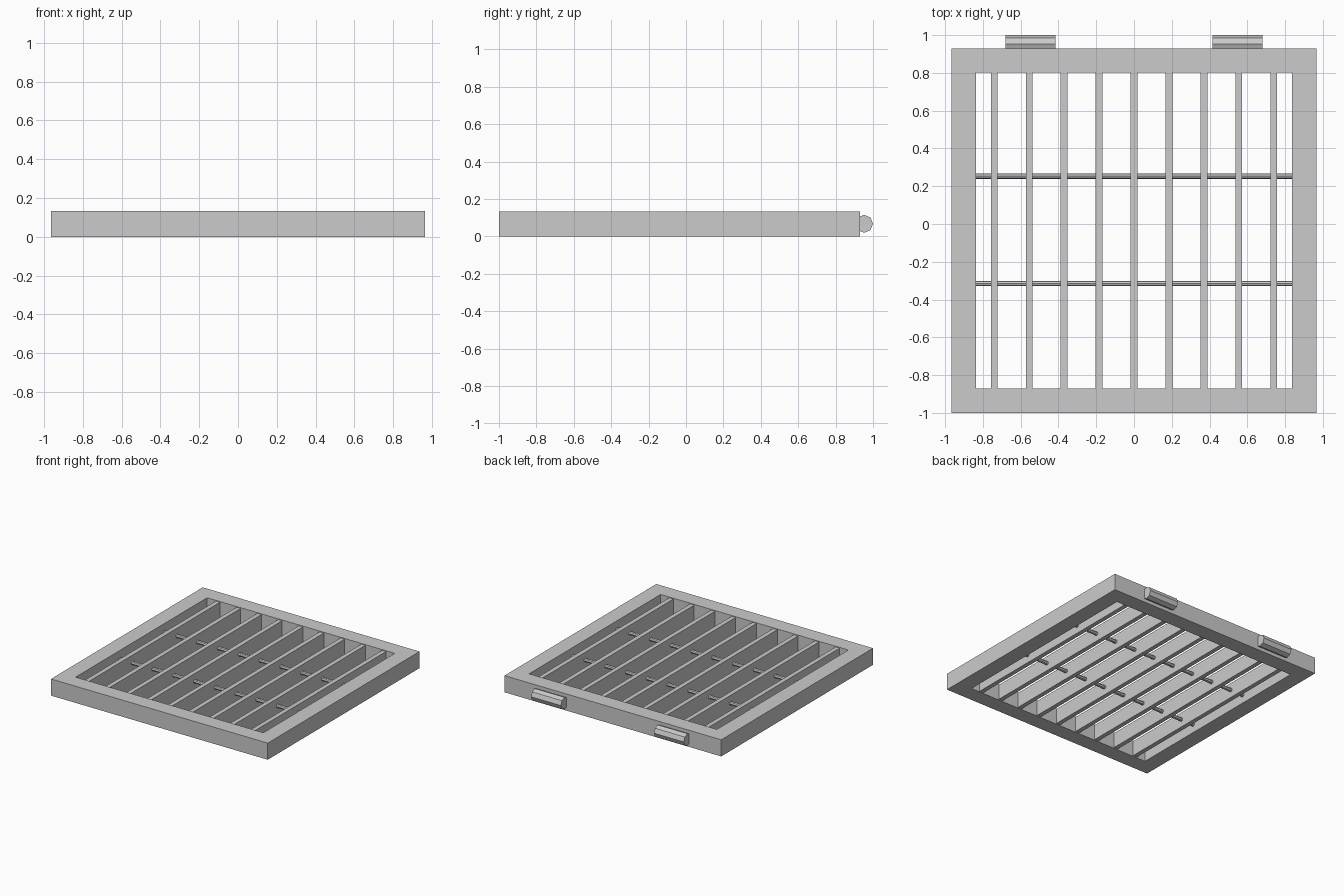
import bpy, bmesh, math
from mathutils import Matrix

if "Cube" in bpy.data.objects:
    bpy.data.objects.remove(bpy.data.objects["Cube"])

H = 0.134            # frame height
CY = -0.035          # frame centre in y
OUT, INN = 0.965, 0.836


def make_object(name, bm):
    bmesh.ops.recalc_face_normals(bm, faces=bm.faces)
    mesh = bpy.data.meshes.new(name)
    bm.to_mesh(mesh)
    bm.free()
    ob = bpy.data.objects.new(name, mesh)
    bpy.context.collection.objects.link(ob)
    return ob


def box(name, loc, size):
    bm = bmesh.new()
    bmesh.ops.create_cube(bm, size=1, matrix=Matrix.Translation(loc) @ Matrix.Diagonal((*size, 1)))
    return make_object(name, bm)


def rod_x(name, loc, radius, length, sides=8):
    bm = bmesh.new()
    bmesh.ops.create_cone(bm, cap_ends=True, segments=sides, radius1=radius, radius2=radius,
                          depth=length,
                          matrix=Matrix.Translation(loc) @ Matrix.Rotation(math.pi / 2, 4, 'Y'))
    return make_object(name, bm)


# square frame: one flat ring, extruded upward
bm = bmesh.new()
corners = [(-1, -1), (1, -1), (1, 1), (-1, 1)]
outer = [bm.verts.new((x * OUT, CY + y * OUT, 0)) for x, y in corners]
inner = [bm.verts.new((x * INN, CY + y * INN, 0)) for x, y in corners]
for i in range(4):
    j = (i + 1) % 4
    bm.faces.new((outer[i], outer[j], inner[j], inner[i]))
ext = bmesh.ops.extrude_face_region(bm, geom=bm.faces[:], use_keep_orig=True)
top = [v for v in ext["geom"] if isinstance(v, bmesh.types.BMVert)]
bmesh.ops.translate(bm, verts=top, vec=(0, 0, H))
make_object("frame", bm)

# long grate bars
for i in range(9):
    box(f"grate_bar_{i + 1}", ((i - 4) * 0.185, CY, H / 2), (0.036, 2 * INN + 0.02, 0.122))

# thin cross rods through the bars
for i, y in enumerate((-0.315, 0.254)):
    rod_x(f"cross_rod_{i + 1}", (0, y, H / 2), 0.0145, 2 * INN + 0.02)

# hinge barrels on the back edge
for side, s in (("left", -1), ("right", 1)):
    rod_x(f"hinge_{side}", (s * 0.547, 0.952, H / 2), 0.048, 0.265)
